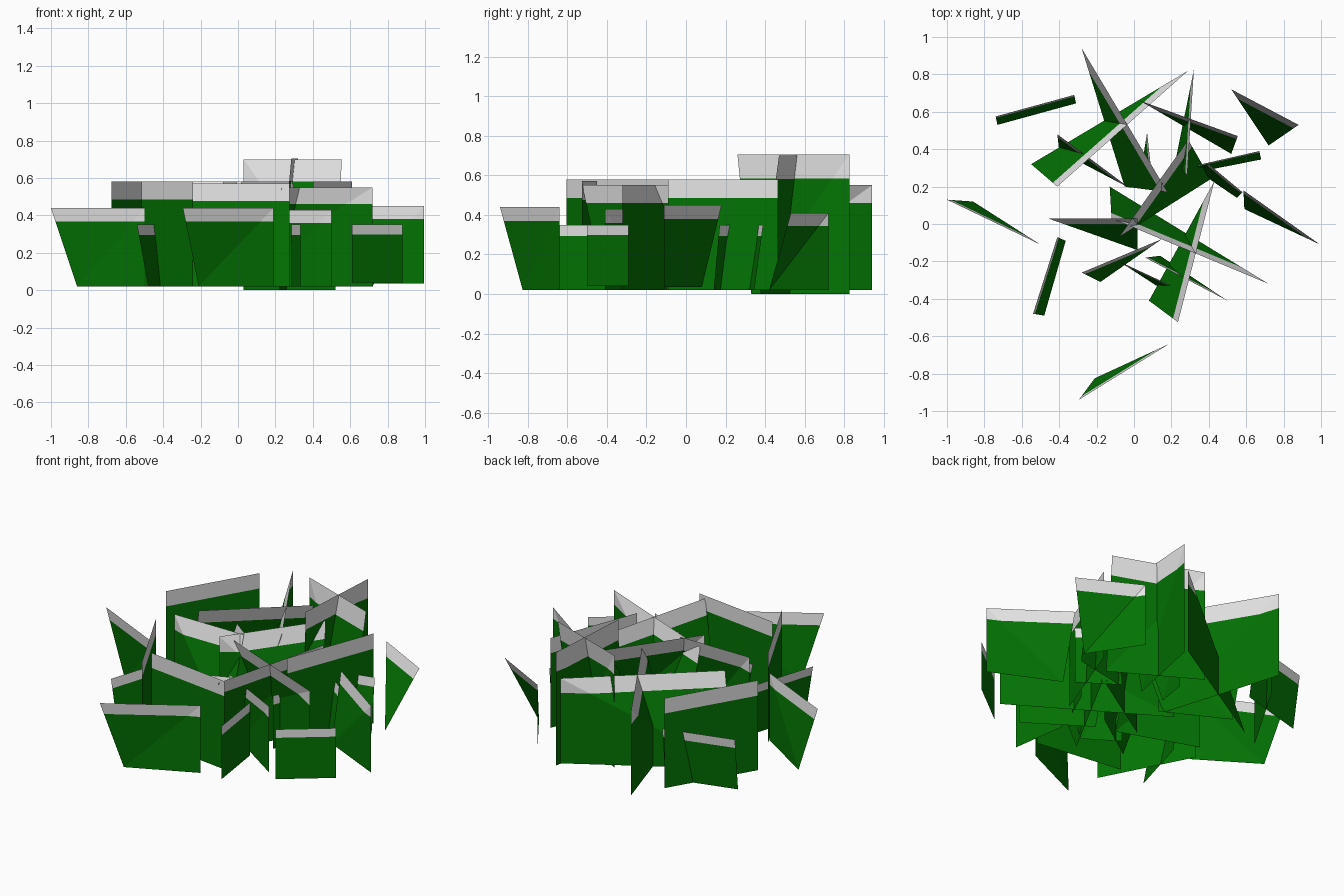
import bpy
from mathutils import Vector

if "Cube" in bpy.data.objects:
    bpy.data.objects.remove(bpy.data.objects["Cube"])


def material(name, rgb):
    m = bpy.data.materials.new(name)
    m.diffuse_color = (*rgb, 1)
    m.use_nodes = True
    m.node_tree.nodes["Principled BSDF"].inputs["Base Color"].default_value = m.diffuse_color
    return m


GREEN = material("leaf green", (0.001, 0.175, 0.001))
GREY = material("pale grey tip", (0.88, 0.88, 0.88))


def card(name, top_a, top_b, z1, low_a=None, low_b=None, z0=0.02):
    """Thin leaf card folded on its diagonal: green body, pale band on top."""
    if low_b and not low_a:  # the kicked-out lower corner always comes first
        top_a, top_b, low_a, low_b = top_b, top_a, low_b, None
    ta, tb = Vector((*top_a, z1)), Vector((*top_b, z1))
    la, lb = Vector((*(low_a or top_a), z0)), Vector((*(low_b or top_b), z0))
    t = 0.83
    verts = [la, lb, la.lerp(ta, t), la.lerp(tb, t), lb.lerp(tb, t), ta, tb]
    faces = [(0, 3, 2), (0, 1, 4, 3), (2, 3, 6, 5), (3, 4, 6)]
    me = bpy.data.meshes.new(name)
    me.from_pydata([tuple(v) for v in verts], [], faces)
    me.materials.append(GREEN)
    me.materials.append(GREY)
    for i in (2, 3):
        me.polygons[i].material_index = 1
    ob = bpy.data.objects.new(name, me)
    bpy.context.collection.objects.link(ob)


# Outer leaning cards, one vertical edge each
card("outer_card_left", (-1, .13), (-.5, -.11), .44, low_a=(-.86, .12))
card("outer_card_front", (-.295, -.94), (.19, -.64), .44, low_a=(-.21, -.825))
card("outer_card_back", (.52, .72), (.88, .53), .41, low_b=(.72, .42))
card("outer_card_right", (.585, .18), (.995, -.11), .45, low_a=(.59, .08), z0=.035)

# Tall crossed pairs
card("right_cross_a", (.43, .23), (.235, -.525), .55, low_b=(.08, -.41))
card("right_cross_b", (.72, -.32), (-.12, .03), .55, low_b=(-.13, .2))
card("left_cross_a", (.29, .82), (-.41, .2), .55, low_b=(-.55, .32))
card("left_cross_b", (-.28, .94), (.18, .17), .55, low_b=(-.05, .2))
card("back_cross_a", (.03, .66), (.555, .47), .70, low_b=(.52, .375), z0=0)
card("back_cross_b", (.32, .825), (.285, .26), .705, low_b=(.22, .33), z0=0)

# Upright walls around the middle
card("wall_front", (-.28, -.45), (.275, -.525), .57)
card("wall_front_left", (-.515, -.07), (-.24, -.605), .58)
card("wall_right", (.4, -.09), (.61, .465), .58)
card("wall_left", (-.675, .255), (-.38, .755), .58)

# Middle leaning cards
card("middle_card_left", (-.46, .03), (.02, .03), .58, low_b=(.02, -.14))
card("middle_card_right", (-.08, -.07), (.29, .45), .58, low_b=(.41, .24))

# Short outer cards
card("short_card_back_left", (-.74, .575), (-.32, .69), .35, (-.73, .53), (-.31, .645))
card("short_card_left", (-.54, -.48), (-.41, -.07), .35, (-.48, -.49), (-.365, -.09))
card("short_card_right", (.34, .315), (.67, .39), .35, (.35, .28), (.68, .345))
card("short_card_front_right", (.61, -.5), (.88, -.29), .35, z0=.04)
card("short_card_front", (.335, -.64), (.285, -.29), .35)
card("short_card_inner_right", (.40, .32), (.58, .17), .35, (.33, .29), (.55, .14))

# Short inner cards
card("inner_card_left", (-.41, .48), (-.02, .19), .44, low_a=(-.40, .39))
card("inner_card_front_left", (-.28, -.26), (.15, -.08), .38, low_a=(-.18, -.31))
card("inner_card_front", (-.08, -.2), (.20, -.33), .35, low_b=(.12, -.33))
card("inner_card_front_right", (.06, -.18), (.50, -.41), .43, low_a=(.14, -.17))
card("inner_card_right", (.42, .04), (.34, -.14), .35)
card("inner_card_back", (.07, .49), (.10, .22), .35, low_b=(.04, .3))
